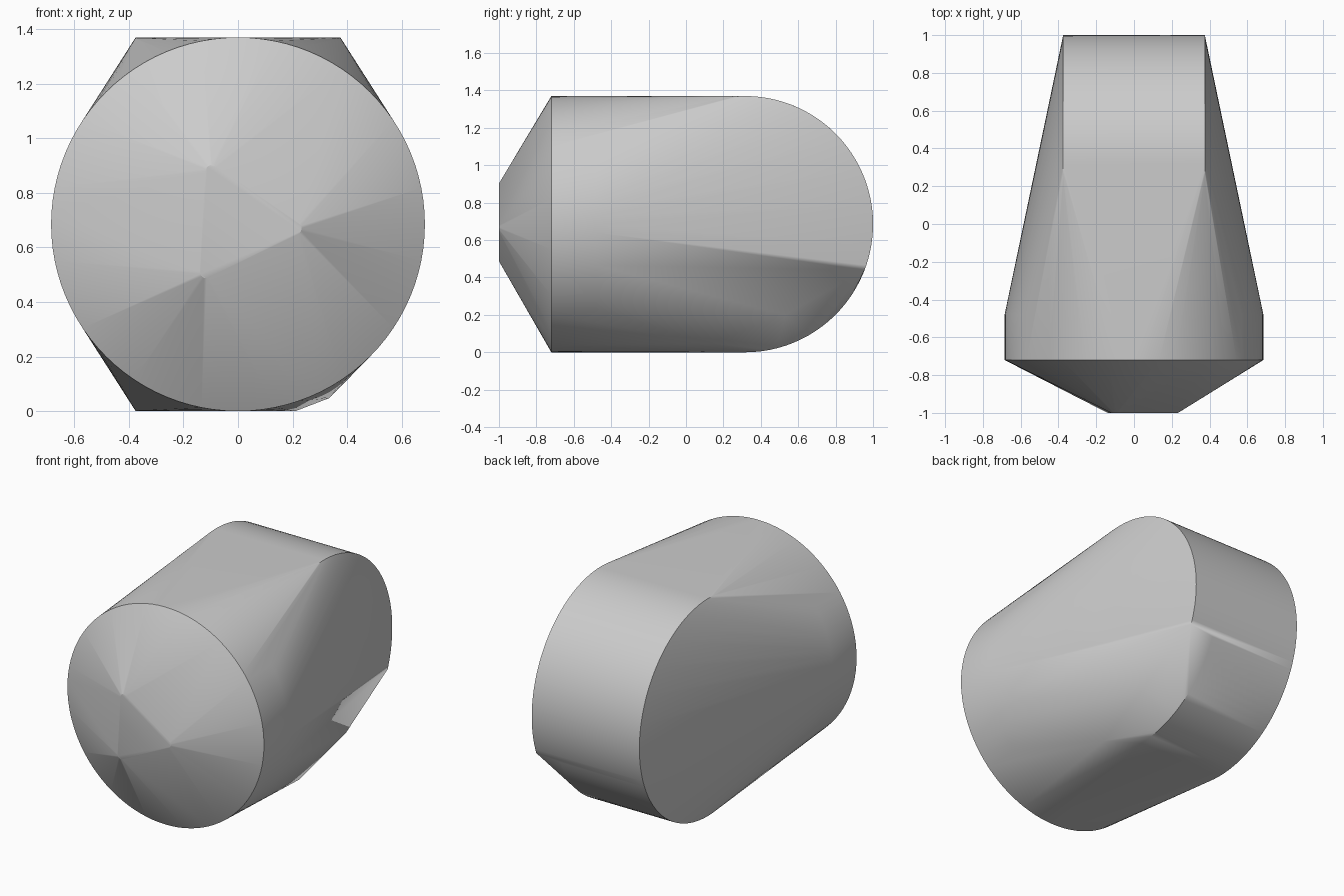
import bpy, bmesh
from math import sin, cos, pi, radians

if "Cube" in bpy.data.objects:
    bpy.data.objects.remove(bpy.data.objects["Cube"], do_unlink=True)

R = 0.685          # shared radius of the front drum and the rear roller
ROLLER_Y = 0.315


def front_ring(y, cx=0.0, cz=R, r=R, n=96):
    """Circle facing the front."""
    return [(cx + r * cos(2 * pi * i / n), y, cz + r * sin(2 * pi * i / n)) for i in range(n)]


def side_arc(x, start=0, end=360, n=96):
    """Arc facing sideways; zero degrees points to the back, ninety points up."""
    angles = [radians(start + (end - start) * i / n) for i in range(n + 1)]
    return [(x, ROLLER_Y + R * cos(a), R + R * sin(a)) for a in angles]


# Front drum and the three rounded corners of the nose
points = front_ring(-0.72) + front_ring(-0.48)
for cx, cz in ((-0.095, 0.878), (0.208, 0.67), (-0.115, 0.512)):
    points += front_ring(-1.0, cx, cz, 0.025, 16)

# Rear roller, with the lower left edge chipped away
points += side_arc(-0.375) + side_arc(0.21)
points += side_arc(0.375, -21, 200)
points += [(0.335, 0.13, 0.048), (0.38, 0.53, 0.2)]

# Wrap everything in one tight skin
bm = bmesh.new()
for p in points:
    bm.verts.new(p)
bmesh.ops.remove_doubles(bm, verts=bm.verts[:], dist=0.0005)
bmesh.ops.convex_hull(bm, input=bm.verts[:], use_existing_faces=False)
bmesh.ops.delete(bm, geom=[v for v in bm.verts if not v.link_faces], context="VERTS")
bmesh.ops.dissolve_limit(bm, angle_limit=radians(0.2), verts=bm.verts[:], edges=bm.edges[:])
bmesh.ops.recalc_face_normals(bm, faces=bm.faces[:])
mesh = bpy.data.meshes.new("hull_body")
bm.to_mesh(mesh)
bm.free()
body = bpy.data.objects.new("hull_body", mesh)
bpy.context.collection.objects.link(body)

# Plain grey
grey = bpy.data.materials.new("plain_grey")
grey.use_nodes = True
colour = (0.6, 0.6, 0.6, 1.0)
grey.diffuse_color = colour
grey.node_tree.nodes["Principled BSDF"].inputs["Base Color"].default_value = colour
mesh.materials.append(grey)

bpy.ops.object.select_all(action="DESELECT")
body.select_set(True)
bpy.context.view_layer.objects.active = body
bpy.ops.object.shade_smooth_by_angle(angle=radians(30))
